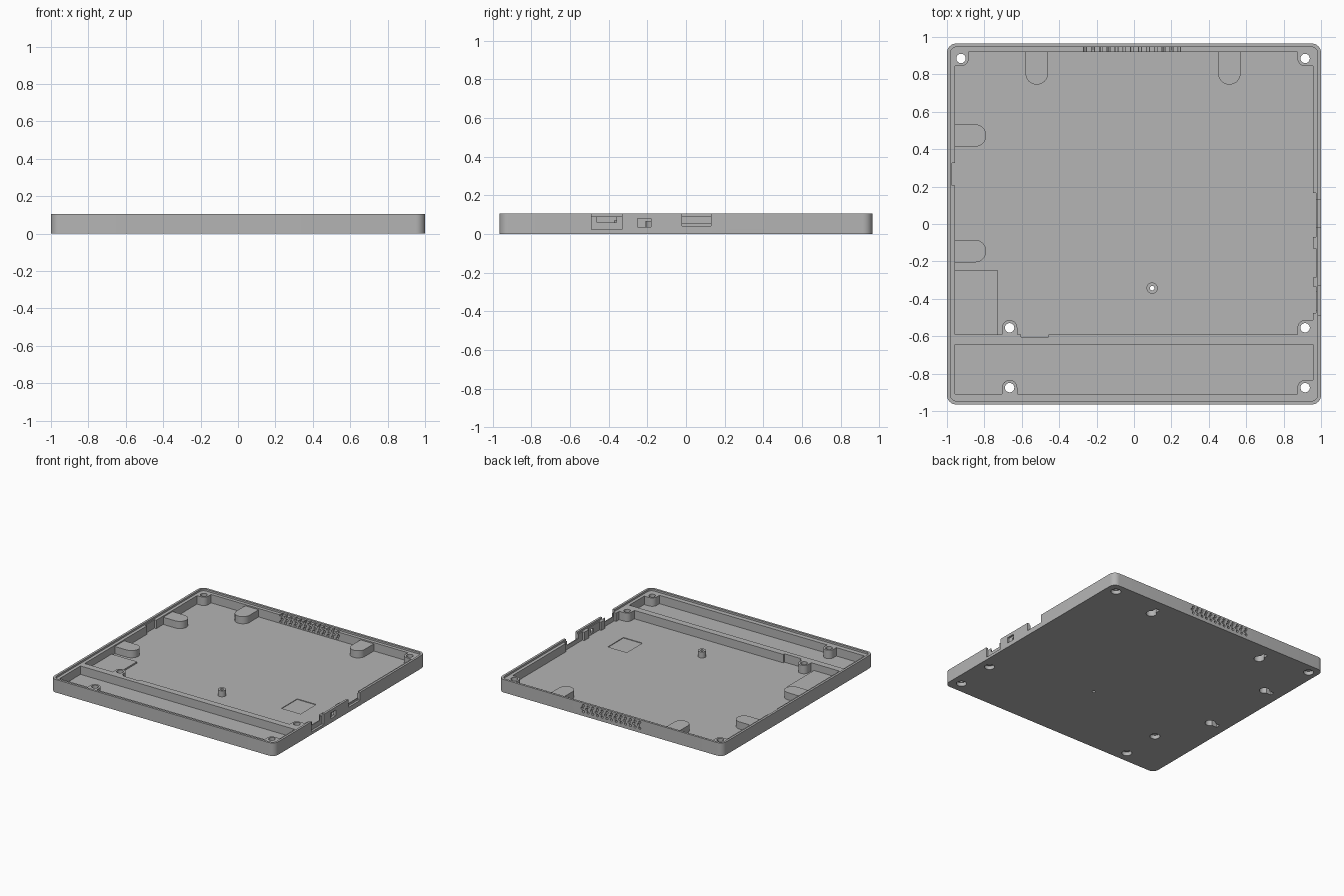
import bpy, bmesh, math
from mathutils import Matrix

cube = bpy.data.objects.get("Cube")
if cube:
    bpy.data.objects.remove(cube, do_unlink=True)

FLOOR, LEDGE, TOP = 0.022, 0.09, 0.105

grey = bpy.data.materials.new("plain grey")
grey.use_nodes = True
grey.diffuse_color = (0.46, 0.46, 0.46, 1)
grey.node_tree.nodes["Principled BSDF"].inputs["Base Color"].default_value = (0.46, 0.46, 0.46, 1)


def make(name, bm):
    bmesh.ops.recalc_face_normals(bm, faces=bm.faces)
    mesh = bpy.data.meshes.new(name)
    bm.to_mesh(mesh)
    bm.free()
    mesh.materials.append(grey)
    obj = bpy.data.objects.new(name, mesh)
    bpy.context.collection.objects.link(obj)
    return obj


def prism(name, points, z0, z1):
    bm = bmesh.new()
    face = bm.faces.new([bm.verts.new((x, y, z0)) for x, y in points])
    out = bmesh.ops.extrude_face_region(bm, geom=[face])
    for v in out["geom"]:
        if isinstance(v, bmesh.types.BMVert):
            v.co.z = z1
    return make(name, bm)


def box(name, x0, x1, y0, y1, z0, z1):
    return prism(name, [(x0, y0), (x1, y0), (x1, y1), (x0, y1)], z0, z1)


def rounded(name, hx, hy, r, z0, z1):
    pts = []
    for i, (sx, sy) in enumerate([(1, 1), (-1, 1), (-1, -1), (1, -1)]):
        for k in range(9):
            a = math.pi / 2 * (i + k / 8)
            pts.append((sx * (hx - r) + r * math.cos(a), sy * (hy - r) + r * math.sin(a)))
    return prism(name, pts, z0, z1)


def cone(name, x, y, r0, r1, z0, z1):
    bm = bmesh.new()
    bmesh.ops.create_cone(bm, cap_ends=True, segments=32, radius1=r0, radius2=r1, depth=z1 - z0,
                          matrix=Matrix.Translation((x, y, (z0 + z1) / 2)))
    return make(name, bm)


def tongue(name, x, y, r, dx, dy, length, z0, z1):
    """Straight strip with a round end at (x, y), running along (dx, dy)."""
    base = math.atan2(dy, dx)
    pts = [(x + r * math.cos(base + math.pi * (0.5 + k / 16)),
            y + r * math.sin(base + math.pi * (0.5 + k / 16))) for k in range(17)]
    ends = [(px + dx * length, py + dy * length) for px, py in (pts[-1], pts[0])]
    return prism(name, pts + ends, z0, z1)


tray = rounded("tray", 1.0, 0.965, 0.05, 0, TOP)


def apply(tool, op="DIFFERENCE"):
    mod = tray.modifiers.new("bool", "BOOLEAN")
    mod.operation, mod.solver, mod.object = op, "EXACT", tool
    bpy.context.view_layer.update()
    mesh = bpy.data.meshes.new_from_object(tray.evaluated_get(bpy.context.evaluated_depsgraph_get()))
    tray.modifiers.clear()
    tray.data = mesh
    bpy.data.objects.remove(tool, do_unlink=True)


def cut(*b):
    apply(box("cutter", *b))


# Lip step, main compartment and front compartment
apply(rounded("lip_cut", 0.982, 0.947, 0.035, LEDGE, 0.2))
cut(-0.957, 0.957, -0.59, 0.92, FLOOR, 0.2)
cut(-0.957, 0.957, -0.91, -0.643, FLOOR, 0.2)

# Reliefs in the side walls and divider
for y0, y1 in [(-0.07, 0.165), (-0.285, -0.13), (-0.475, -0.335)]:
    cut(0.94, 0.974, y0, y1, FLOOR, 0.2)
cut(-0.974, -0.94, 0.205, 0.325, FLOOR, 0.2)
cut(-0.605, -0.457, -0.605, -0.57, FLOOR, 0.2)

# Connector openings on the right side: outer recess, then opening through the wall
cut(0.982, 1.1, -0.49, -0.33, 0.022, 0.2)
cut(0.94, 1.1, -0.46, -0.36, 0.06, 0.2)
cut(0.985, 1.1, -0.25, -0.18, 0.035, 0.08)
cut(0.94, 1.1, -0.21, -0.18, 0.035, 0.065)
cut(0.982, 1.1, -0.02, 0.13, 0.04, 0.2)
cut(0.94, 1.1, -0.02, 0.13, 0.055, 0.2)

# Low corner plate and shallow floor recess
apply(box("corner_plate", -0.965, -0.73, -0.6, -0.245, 0.01, 0.034), "UNION")
cut(0.585, 0.755, -0.28, -0.08, FLOOR - 0.005, 0.05)

# Screw bosses with the walls they grow from
bosses = [(0.915, 0.885, [(1, 0), (0, 1)]), (-0.925, 0.885, [(-1, 0), (0, 1)]),
          (-0.665, -0.555, [(0, -1)]), (0.915, -0.555, [(1, 0), (0, -1)]),
          (-0.665, -0.875, [(0, -1)]), (0.915, -0.875, [(1, 0), (0, -1)])]
for x, y, walls in bosses:
    for dx, dy in walls:
        apply(tongue("boss", x, y, 0.041, dx, dy, 0.05, 0.01, LEDGE), "UNION")
for x, y, walls in bosses:
    apply(cone("screw_hole", x, y, 0.025, 0.025, -0.05, 0.2))
    apply(cone("screw_head_hole", x, y, 0.037, 0.037, -0.05, 0.03))

# Hanging blocks with keyhole slots underneath
for x, y, dx, dy in [(-0.52, 0.805, 0, 1), (0.51, 0.805, 0, 1),
                     (-0.85, 0.473, -1, 0), (-0.85, -0.145, -1, 0)]:
    apply(tongue("hanging_block", x, y, 0.06, dx, dy, 0.12, 0.01, 0.08), "UNION")
    apply(cone("keyhole", x, y, 0.038, 0.038, -0.05, 0.06))
    apply(tongue("keyhole_slot", x, y, 0.018, dx, dy, 0.075, -0.05, 0.06))

# Standoff post
apply(cone("standoff", 0.097, -0.343, 0.03, 0.03, 0.01, 0.07), "UNION")
apply(cone("standoff_hole", 0.097, -0.343, 0.012, 0.012, -0.05, 0.2))

# Vent holes through the back wall
bm = bmesh.new()
turn = Matrix.Rotation(math.pi / 2, 4, "X")
for row in range(3):
    for col in range(13):
        x = (col - 6) * 0.042 + (row % 2) * 0.012 - 0.01
        bmesh.ops.create_cone(bm, cap_ends=True, segments=12, radius1=0.01, radius2=0.01, depth=0.12,
                              matrix=Matrix.Translation((x, 0.945, 0.036 + row * 0.024)) @ turn)
apply(make("vents", bm))

# Smooth round walls, crisp edges
bpy.ops.object.select_all(action="DESELECT")
tray.select_set(True)
bpy.context.view_layer.objects.active = tray
bpy.ops.object.shade_smooth_by_angle(angle=math.radians(30))
